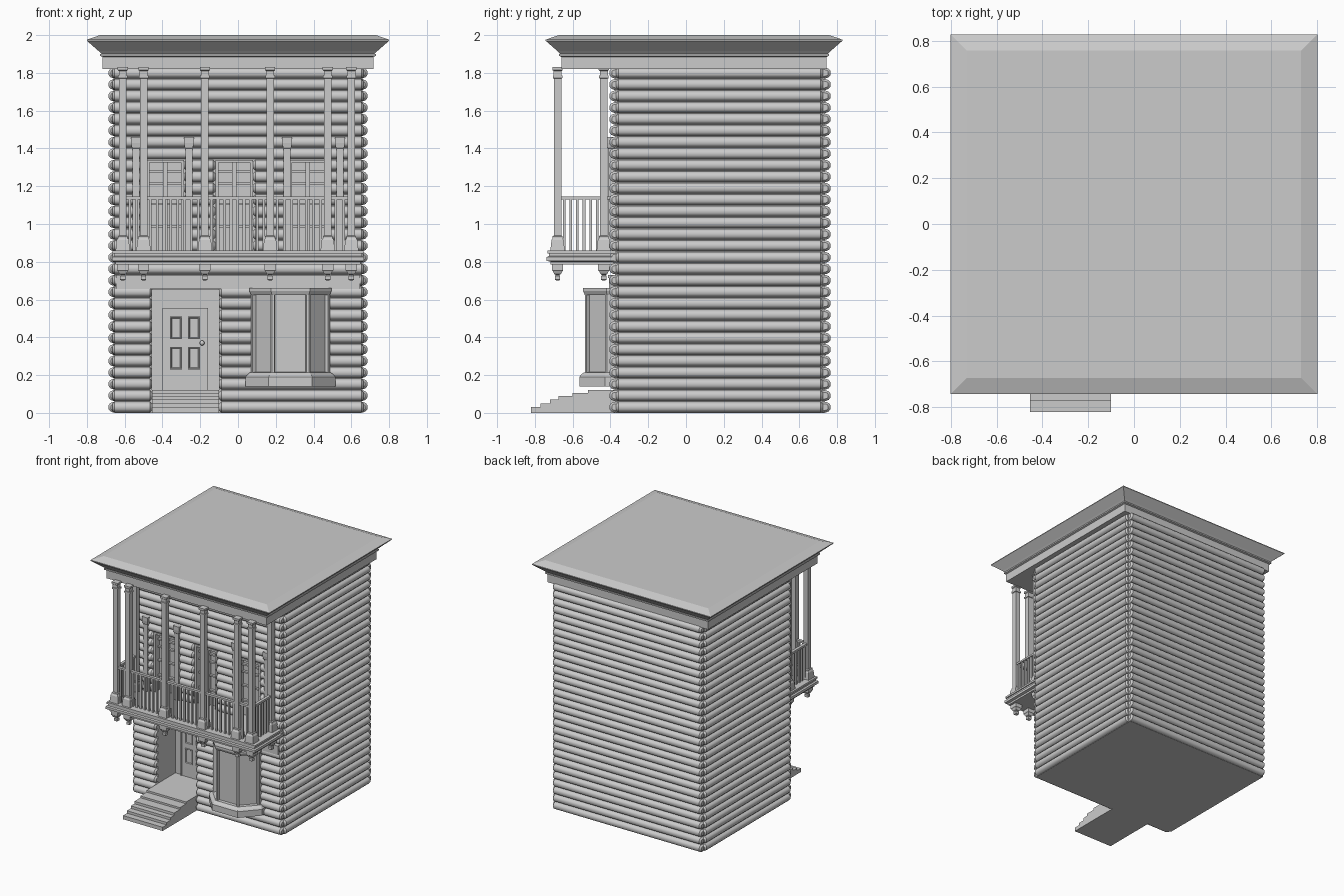
import bpy, bmesh, math

if "Cube" in bpy.data.objects:
    bpy.data.objects.remove(bpy.data.objects["Cube"])

def finish(name, bm, smooth=False):
    bmesh.ops.recalc_face_normals(bm, faces=bm.faces[:])
    me = bpy.data.meshes.new(name)
    bm.to_mesh(me)
    bm.free()
    ob = bpy.data.objects.new(name, me)
    bpy.context.collection.objects.link(ob)
    if smooth:
        bpy.ops.object.select_all(action='DESELECT')
        bpy.context.view_layer.objects.active = ob
        ob.select_set(True)
        bpy.ops.object.shade_smooth_by_angle(angle=math.radians(40))
    return ob

def skin(bm, rings):
    """Join equal-length rings of points into a capped solid."""
    vs = [[bm.verts.new(p) for p in r] for r in rings]
    n = len(vs[0])
    for a, b in zip(vs, vs[1:]):
        for i in range(n):
            bm.faces.new((a[i], a[(i + 1) % n], b[(i + 1) % n], b[i]))
    bm.faces.new(vs[0][::-1])
    bm.faces.new(vs[-1])

def rect(x0, x1, y0, y1, z):
    return [(x0, y0, z), (x1, y0, z), (x1, y1, z), (x0, y1, z)]

def add_box(bm, x0, x1, y0, y1, z0, z1):
    skin(bm, [rect(x0, x1, y0, y1, z0), rect(x0, x1, y0, y1, z1)])

def boxes(name, items):
    bm = bmesh.new()
    for it in items:
        add_box(bm, *it)
    return finish(name, bm)

def turned(bm, cx, cy, prof, sides=4):
    """Stack of square or round rings (half width, z)."""
    k = 1 / math.cos(math.pi / sides)
    skin(bm, [[(cx + r * k * math.cos(math.pi * (2 * i + 1) / sides),
                cy + r * k * math.sin(math.pi * (2 * i + 1) / sides), z)
               for i in range(sides)] for r, z in prof])

def inset_front(bm, width, depth):
    """Sunk panel on every upright face that looks forward."""
    bm.normal_update()
    bmesh.ops.recalc_face_normals(bm, faces=bm.faces[:])
    fs = [f for f in bm.faces if f.normal.y < -0.3 and abs(f.normal.z) < 0.1]
    bmesh.ops.inset_individual(bm, faces=fs, thickness=width)
    bmesh.ops.inset_individual(bm, faces=fs, thickness=0.006, depth=depth)

X, YF, YB, TOP = 0.655, -0.375, 0.735, 1.83
N = 30
H = TOP / N
WINDOWS = (-0.385, -0.02, 0.37)
HALF = 0.1

# House core with door recess and window openings
core = boxes("house_core", [(-X, X, YF, YB, 0, TOP)])
holes = [(-0.455, -0.10, -0.6, -0.15, 0.12, 0.65)]
holes += [(c - HALF, c + HALF, -0.6, -0.335, 0.86, 1.34) for c in WINDOWS]
cutter = boxes("opening_cutter", holes)
cutter.hide_render = True
cutter.hide_set(True)
mod = core.modifiers.new("openings", 'BOOLEAN')
mod.object = cutter
mod.operation = 'DIFFERENCE'
mod.solver = 'EXACT'

# Rounded wall logs
PROF = [(-0.02, -0.5), (0.006, -0.46), (0.021, -0.36), (0.03, -0.17),
        (0.03, 0.17), (0.021, 0.36), (0.006, 0.46), (-0.02, 0.5)]

def log(bm, a, b, z, place):
    rings = []
    for t, s in ((a, 0.6), (a + 0.012, 1), (b - 0.012, 1), (b, 0.6)):
        rings.append([place(t, d * s, z + h * H * s) for d, h in PROF])
    skin(bm, rings)

walls = {
    "left": lambda t, d, z: (-X - d, t, z),
    "right": lambda t, d, z: (X + d, t, z),
    "back": lambda t, d, z: (t, YB + d, z),
    "front": lambda t, d, z: (t, YF - d, z)}
for side, place in walls.items():
    bm = bmesh.new()
    for i in range(N):
        z = (i + 0.5) * H
        spans = [(-0.37, 0.725)] if side in ("left", "right") else [(-0.665, 0.665)]
        if side == "front":
            gaps = []
            if z < 0.66:
                gaps = [(-0.455, -0.10)]
            elif 0.86 < z < 1.34:
                gaps = [(c - HALF, c + HALF) for c in WINDOWS]
            edges = [-0.665] + [e for g in gaps for e in g] + [0.665]
            spans = list(zip(edges[::2], edges[1::2]))
        for a, b in spans:
            log(bm, a, b, z, place)
    finish(side + "_wall_logs", bm, True)

# Roof: fascia, flared cornice and hipped edge
bm = bmesh.new()
skin(bm, [rect(-0.717 - e, 0.717 + e, -0.66 - e, 0.745 + e, z) for e, z in
          ((0, 1.82), (0, 1.885), (0.013, 1.89), (0.013, 1.90), (0.005, 1.90),
           (0.02, 1.915), (0.083, 1.97), (0.083, 1.976), (0.013, 2.0))])
finish("roof", bm)

# Front steps and door landing
steps = [(-0.82, 0.03), (-0.77, 0.05), (-0.72, 0.07), (-0.675, 0.09), (-0.60, 0.105), (-0.52, 0.12)]
outline = [(-0.37, 0)]
py = -0.82
outline += [(py, 0)]
for i, (y, z) in enumerate(steps):
    nxt = steps[i + 1][0] if i + 1 < len(steps) else -0.37
    outline += [(y, z), (nxt, z)]
bm = bmesh.new()
skin(bm, [[(x, y, z) for y, z in outline] for x in (-0.455, -0.10)])
finish("front_steps", bm)

# Door
boxes("door_frame", [(-0.40, -0.39, -0.165, -0.14, 0.12, 0.545),
                     (-0.17, -0.16, -0.165, -0.14, 0.12, 0.545),
                     (-0.40, -0.16, -0.165, -0.14, 0.545, 0.555)])
boxes("door", [(-0.39, -0.17, -0.158, -0.14, 0.12, 0.545)])
bm = bmesh.new()
for x0 in (-0.36, -0.265):
    for z0 in (0.23, 0.39):
        add_box(bm, x0, x0 + 0.063, -0.166, -0.15, z0, z0 + 0.12)
inset_front(bm, 0.008, -0.006)
finish("door_panels", bm)
bm = bmesh.new()
bmesh.ops.create_uvsphere(bm, u_segments=12, v_segments=8, radius=0.013)
bmesh.ops.translate(bm, verts=bm.verts[:], vec=(-0.19, -0.172, 0.37))
finish("door_knob", bm, True)

# Bay window: plinth, glazed body and cornice
def bay(e, z):
    c = 0.2775
    r = [(0.2125 + e, -0.37), (0.2125 + e, -0.42 - e * 0.4), (0.10 + e * 0.6, -0.54 - e)]
    return [(c - x, y, z) for x, y in r] + [(c + x, y, z) for x, y in r[::-1]]

bm = bmesh.new()
skin(bm, [bay(e, z) for e, z in ((0.025, 0.14), (0.025, 0.19), (0.018, 0.20), (0, 0.215))])
finish("bay_plinth", bm)
bm = bmesh.new()
skin(bm, [bay(-0.004, 0.20), bay(-0.004, 0.645)])
inset_front(bm, 0.018, -0.02)
finish("bay_window", bm)
bm = bmesh.new()
skin(bm, [bay(-0.004, 0.625), bay(0.005, 0.645), bay(0.005, 0.66)])
finish("bay_cornice", bm)

# Wall band over the ground floor
boxes("wall_band", [(-0.645, 0.645, -0.408, -0.36, 0.655, 0.715),
                    (-0.645, 0.645, -0.412, -0.36, 0.715, 0.73)])

# Balcony deck with stepped edge
bm = bmesh.new()
skin(bm, [rect(-0.668 + e, 0.668 - e, -0.738 + e, -0.37, z) for e, z in
          ((0.02, 0.785), (0.02, 0.80), (0, 0.805), (0, 0.825), (0.012, 0.83),
           (0.012, 0.845), (0.004, 0.845), (0.004, 0.86))])
finish("balcony_deck", bm)

# Columns with flared bases and banded capitals, pendants below
FRONT = (-0.61, -0.50, -0.175, 0.17, 0.475, 0.60)
spots = [(x, -0.68) for x in FRONT] + [(x, -0.435) for x in (-0.61, 0.60)]
COL = [(0.038, 0.86), (0.032, 0.915), (0.026, 0.925), (0.026, 0.935), (0.02, 0.94),
       (0.02, 1.77), (0.025, 1.772), (0.025, 1.785), (0.021, 1.787), (0.021, 1.81),
       (0.027, 1.815), (0.027, 1.83)]
PEND = [(0.006, 0.70), (0.014, 0.705), (0.014, 0.725), (0.009, 0.73), (0.018, 0.735),
        (0.025, 0.75), (0.03, 0.755), (0.03, 0.79)]
for i, (x, y) in enumerate(spots):
    bm = bmesh.new()
    turned(bm, x, y, COL)
    finish("balcony_column_%d" % (i + 1), bm)
    bm = bmesh.new()
    turned(bm, x, y, PEND)
    finish("balcony_pendant_%d" % (i + 1), bm)

# Railing
rail = [(-0.61, 0.60, -0.692, -0.668, 1.13, 1.145)]
for a, b in zip(FRONT, FRONT[1:]):
    n = max(2, round((b - a) / 0.036))
    for k in range(1, n):
        x = a + (b - a) * k / n
        rail.append((x - 0.007, x + 0.007, -0.687, -0.673, 0.855, 1.135))
for x in (-0.61, 0.60):
    rail.append((x - 0.012, x + 0.012, -0.68, -0.37, 1.13, 1.145))
    for k in range(1, 7):
        y = -0.68 + 0.245 * k / 7
        rail.append((x - 0.007, x + 0.007, y - 0.007, y + 0.007, 0.855, 1.135))
boxes("balcony_railing", rail)

# Upper windows: frames, mullions and glazing bars
for i, c in enumerate(WINDOWS):
    parts = [(c + s - 0.008, c + s + 0.008, -0.385, -0.33, 0.86, 1.34) for s in (-0.092, 0.092)]
    parts.append((c - HALF, c + HALF, -0.385, -0.33, 1.325, 1.34))
    parts.append((c - 0.012, c + 0.012, -0.365, -0.33, 0.86, 1.33))
    parts += [(c - HALF, c + HALF, -0.355, -0.33, z, z + 0.012) for z in (0.98, 1.1, 1.21, 1.27)]
    boxes("upper_window_%d" % (i + 1), parts)

# Pilasters between the upper windows
bm = bmesh.new()
for x in (-0.54, -0.26, 0.26, 0.54):
    turned(bm, x, -0.395, [(0.018, 0.86), (0.018, 1.40), (0.022, 1.405), (0.026, 1.43), (0.026, 1.46)])
finish("window_pilasters", bm)
